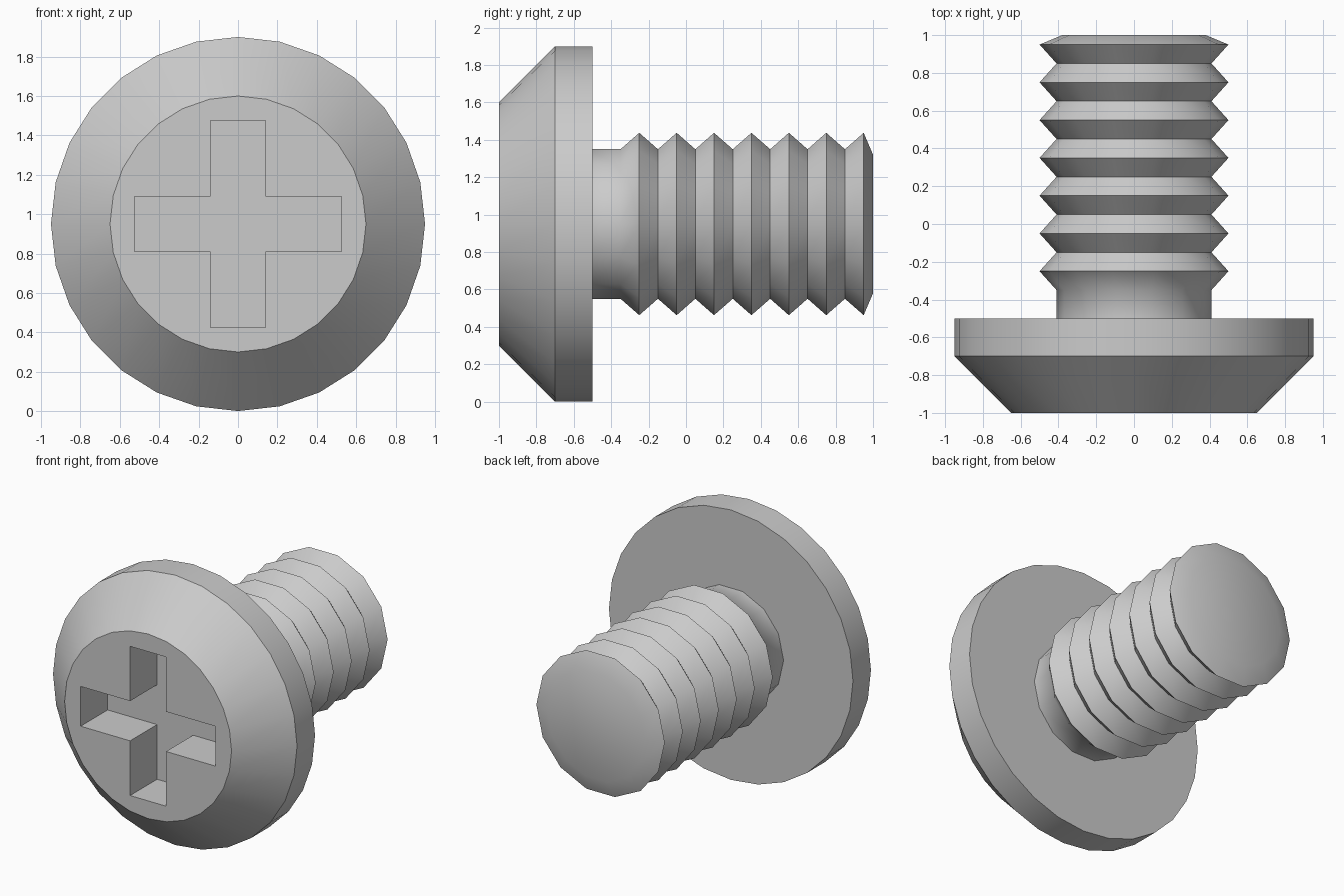
import bpy, bmesh, math

if "Cube" in bpy.data.objects:
    bpy.data.objects.remove(bpy.data.objects["Cube"])

CZ = 0.95  # height of the screw axis


def lathe(name, profile, sides):
    """Solid of rings (y, radius) around the y axis, capped at both ends."""
    bm = bmesh.new()
    rings = []
    for y, r in profile:
        rings.append([bm.verts.new((r * math.cos(2 * math.pi * i / sides), y,
                                    CZ + r * math.sin(2 * math.pi * i / sides)))
                      for i in range(sides)])
    for a, b in zip(rings, rings[1:]):
        for i in range(sides):
            j = (i + 1) % sides
            bm.faces.new((a[i], a[j], b[j], b[i]))
    bm.faces.new(rings[0])
    bm.faces.new(rings[-1])
    return finish(name, bm)


def finish(name, bm):
    bmesh.ops.recalc_face_normals(bm, faces=bm.faces)
    mesh = bpy.data.meshes.new(name)
    bm.to_mesh(mesh)
    bm.free()
    obj = bpy.data.objects.new(name, mesh)
    bpy.context.collection.objects.link(obj)
    return obj


def activate(obj):
    bpy.ops.object.select_all(action='DESELECT')
    obj.select_set(True)
    bpy.context.view_layer.objects.active = obj


# Head: bevelled disc
head = lathe("head", [(-1, 0.65), (-0.7, 0.95), (-0.5, 0.95)], 28)

# Cross-shaped driver recess, 0.3 deep
w, l = 0.14, 0.525
corners = []
for k in range(4):
    c, s = round(math.cos(k * math.pi / 2)), round(math.sin(k * math.pi / 2))
    for x, z in ((l, -w), (l, w), (w, w)):
        corners.append((x * c - z * s, x * s + z * c))
bm = bmesh.new()
base = bm.faces.new([bm.verts.new((x, -1.2, CZ + z)) for x, z in corners])
ext = bmesh.ops.extrude_face_region(bm, geom=[base], use_keep_orig=True)
bmesh.ops.translate(bm, vec=(0, 0.5, 0),
                    verts=[v for v in ext["geom"] if isinstance(v, bmesh.types.BMVert)])
cutter = finish("recess_cutter", bm)
cutter.hide_render = True

cut = head.modifiers.new("recess", 'BOOLEAN')
cut.operation = 'DIFFERENCE'
cut.solver = 'EXACT'
cut.object = cutter
activate(head)
bpy.ops.object.modifier_apply(modifier=cut.name)
bpy.data.objects.remove(cutter, do_unlink=True)

# Threaded shaft: neck, seven ridges, chamfered tip
profile = [(-0.5, 0.41)]
for i in range(7):
    y = -0.35 + 0.2 * i
    profile += [(y, 0.41), (y + 0.1, 0.5)]
profile.append((1.0, 0.38))
shaft = lathe("threaded_shaft", profile, 14)

# Smooth around, crisp at ridges and rims
for obj in (head, shaft):
    activate(obj)
    bpy.ops.object.shade_smooth_by_angle(angle=math.radians(43))
